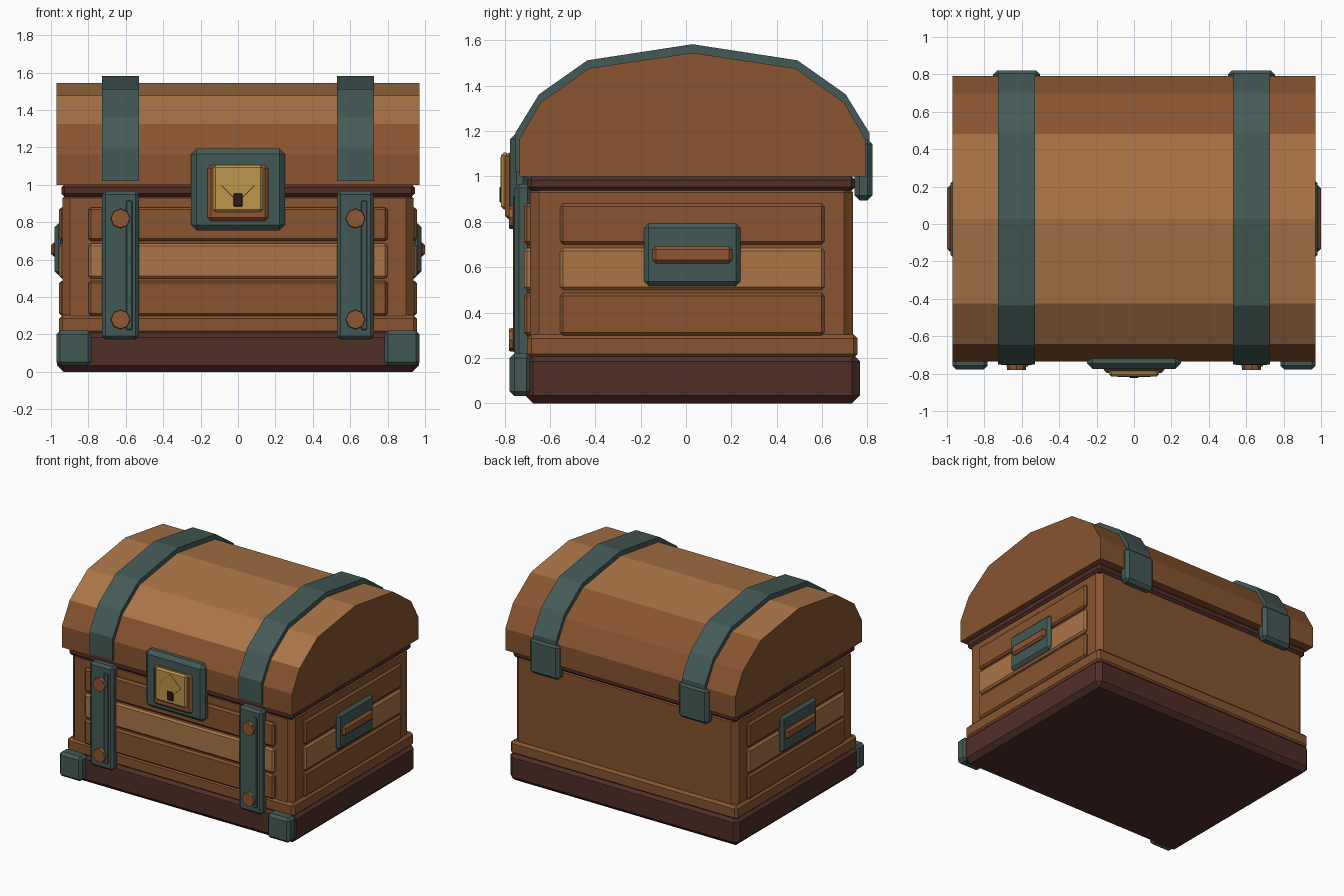
import bpy
import bmesh
from math import radians
from mathutils import Matrix, Vector

cube = bpy.data.objects.get("Cube")
if cube:
    bpy.data.objects.remove(cube, do_unlink=True)


def material(name, *rgb):
    """Flat material from 0-255 display values."""
    linear = [((c / 255 + 0.055) / 1.055) ** 2.4 for c in rgb] + [1]
    mat = bpy.data.materials.new(name)
    mat.use_nodes = True
    mat.diffuse_color = linear
    bsdf = mat.node_tree.nodes["Principled BSDF"]
    bsdf.inputs["Base Color"].default_value = linear
    bsdf.inputs["Roughness"].default_value = 0.8
    return mat


WOOD = material("brown wood", 136, 84, 48)
LIGHT = material("light wood", 170, 117, 71)
DARK = material("dark wood", 80, 46, 39)
IRON = material("green iron", 68, 90, 86)
COPPER = material("copper", 144, 87, 52)
BRASS = material("brass", 190, 150, 76)
BLACK = material("keyhole black", 48, 28, 22)


def finish(name, bm, *mats):
    bmesh.ops.recalc_face_normals(bm, faces=bm.faces)
    mesh = bpy.data.meshes.new(name)
    bm.to_mesh(mesh)
    bm.free()
    for mat in mats:
        mesh.materials.append(mat)
    obj = bpy.data.objects.new(name, mesh)
    bpy.context.collection.objects.link(obj)
    return obj


def box(name, xs, ys, zs, mat, bevel=0.0):
    """Chamfered box from three (low, high) ranges."""
    bm = bmesh.new()
    bmesh.ops.create_cube(bm, size=1)
    ranges = (xs, ys, zs)
    for v in bm.verts:
        v.co = Vector([(a + b) / 2 + c * (b - a) for c, (a, b) in zip(v.co, ranges)])
    if bevel:
        bmesh.ops.bevel(bm, geom=bm.edges[:], offset=bevel, segments=1,
                        profile=0.5, affect='EDGES')
    return finish(name, bm, mat)


def stud(name, sides, r1, r2, x, z, y_back, y_front, mat):
    """Short prism pointing to the front."""
    bm = bmesh.new()
    bmesh.ops.create_cone(bm, cap_ends=True, segments=sides, radius1=r1,
                          radius2=r2, depth=y_back - y_front)
    place = Matrix.Translation((x, (y_back + y_front) / 2, z)) @ Matrix.Rotation(radians(90), 4, 'X')
    bmesh.ops.transform(bm, matrix=place, verts=bm.verts)
    return finish(name, bm, mat)


def prism(name, outline, x0, x1, *mats):
    """Extrude a y-z outline along x."""
    bm = bmesh.new()
    face = bm.faces.new([bm.verts.new((x0, y, z)) for y, z in outline])
    new = bmesh.ops.extrude_face_region(bm, geom=[face])["geom"]
    bmesh.ops.translate(bm, vec=(x1 - x0, 0, 0),
                        verts=[g for g in new if isinstance(g, bmesh.types.BMVert)])
    return finish(name, bm, *mats)


def arch(half, mid=0.028):
    """Mirror half an arch, listed from the foot to the ridge, about its middle."""
    front = [(mid - w, z) for w, z in half]
    back = [(mid + w, z) for w, z in reversed(half[:-1])]
    return front + back


def sided(x0, x1, side):
    return tuple(sorted((x0 * side, x1 * side)))


# Base, body and rim
box("base", (-0.967, 0.967), (-0.71, 0.767), (0, 0.22), DARK, 0.035)
box("base_moulding", (-0.957, 0.957), (-0.70, 0.757), (0.20, 0.303), WOOD, 0.018)
body = box("body", (-0.937, 0.937), (-0.687, 0.737), (0.21, 0.97), WOOD, 0.04)
box("rim", (-0.945, 0.945), (-0.70, 0.745), (0.935, 1.003), DARK, 0.018)

# Planks on the front and both ends
rows = [("lower", 0.30, 0.487, WOOD), ("middle", 0.50, 0.685, LIGHT), ("upper", 0.70, 0.88, WOOD)]
for row, z0, z1, mat in rows:
    box(f"front_{row}_plank", (-0.80, 0.80), (-0.715, -0.67), (z0, z1), mat, 0.013)
    for label, s in (("left", 1), ("right", -1)):
        box(f"{label}_{row}_plank", sided(0.92, 0.957, s), (-0.555, 0.61),
            (z0, z1), mat, 0.013)

# Lid with lighter upper boards
lid_half = [(0.763, 1.0), (0.763, 1.163), (0.67, 1.325), (0.454, 1.477), (0, 1.545)]
lid_arch = arch(lid_half)
lid = prism("lid", lid_arch, -0.97, 0.97, WOOD, LIGHT)
for poly in lid.data.polygons:
    if poly.normal.z > 0.7 and poly.center.y < 0.4:
        poly.material_index = 1

# Iron lid band outline
band_half = [(0.78, 1.02), (0.78, 1.193), (0.676, 1.362), (0.463, 1.512), (0, 1.583)]
lining = [(y, max(z, 1.02)) for y, z in lid_arch]
band = arch(band_half) + lining[::-1]

for label, s in (("left", 1), ("right", -1)):
    x = 0.628 * s
    # Lid band, hinge and front strap
    prism(f"{label}_lid_band", band, x - 0.098, x + 0.098, IRON)
    box(f"{label}_hinge", (x - 0.125, x + 0.125), (0.742, 0.822), (0.895, 1.165), IRON, 0.022)
    box(f"{label}_front_strap", (x - 0.098, x + 0.098), (-0.755, -0.68),
        (0.175, 0.967), IRON, 0.018)
    box(f"{label}_strap_ridge", (x + 0.03, x + 0.063), (-0.762, -0.74),
        (0.225, 0.915), IRON, 0.004)
    for part, z in (("lower", 0.28), ("upper", 0.82)):
        stud(f"{label}_{part}_rivet", 8, 0.055, 0.05, x, z, -0.74, -0.78, COPPER)
    # Front corner guard
    box(f"{label}_corner_guard", sided(0.783, 0.971, s), (-0.777, -0.683),
        (0.033, 0.22), IRON, 0.02)
    # End handle
    box(f"{label}_handle_plate", sided(0.93, 0.98, s), (-0.185, 0.24),
        (0.517, 0.793), IRON, 0.02)
    box(f"{label}_handle_grip", sided(0.96, 1.0, s), (-0.148, 0.205),
        (0.617, 0.692), COPPER, 0.015)

# Lock
box("lock_plate", (-0.25, 0.25), (-0.775, -0.69), (0.757, 1.193), IRON, 0.028)
box("lock_frame", (-0.163, 0.163), (-0.797, -0.76), (0.807, 1.105), COPPER, 0.018)
box("lock_face", (-0.133, 0.133), (-0.815, -0.78), (0.855, 1.105), BRASS, 0.012)
stud("lock_diamond", 4, 0.092, 0.088, 0, 0.997, -0.812, -0.818, BRASS)
box("keyhole", (-0.025, 0.025), (-0.823, -0.81), (0.885, 0.953), BLACK, 0.004)
